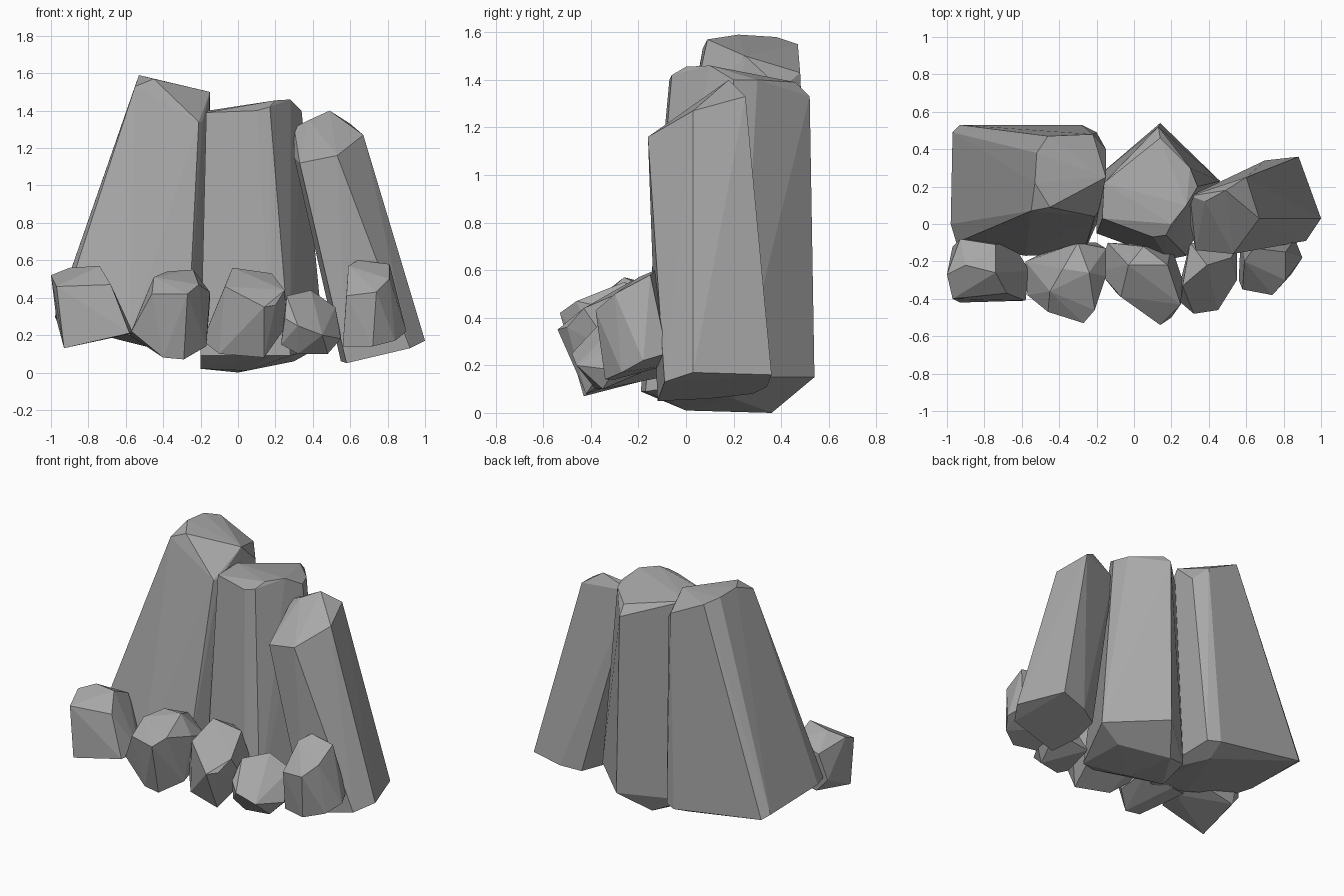
import bpy, bmesh, math

stone = bpy.data.materials.new("grey stone")
stone.diffuse_color = (0.39, 0.39, 0.39, 1.0)


def rock(name, top, bottom):
    """Faceted rock: convex hull around its top corners and its base corners."""
    bm = bmesh.new()
    for p in top + bottom:
        bm.verts.new(p)
    bmesh.ops.convex_hull(bm, input=bm.verts[:])
    loose = [v for v in bm.verts if not v.link_faces]
    bmesh.ops.delete(bm, geom=loose, context='VERTS')
    bmesh.ops.dissolve_limit(bm, angle_limit=math.radians(3),
                             verts=bm.verts[:], edges=bm.edges[:])
    bmesh.ops.recalc_face_normals(bm, faces=bm.faces[:])
    me = bpy.data.meshes.new(name)
    bm.to_mesh(me)
    bm.free()
    me.materials.append(stone)
    ob = bpy.data.objects.new(name, me)
    bpy.context.collection.objects.link(ob)


# Three tall leaning columns
rock("left_column",
     [(-.53, .22, 1.59), (-.52, .38, 1.58), (-.45, .09, 1.57), (-.46, .47, 1.55),
      (-.22, .48, 1.43), (-.15, .25, 1.50), (-.21, .04, 1.34), (-.19, .07, 1.34),
      (-.55, .07, 1.53), (-.15, .40, 1.36)],
     [(-.95, -.10, .30), (-.98, .00, .30), (-.97, .49, .28), (-.93, .53, .25),
      (-.28, .53, .15), (-.20, .49, .15), (-.20, .00, .14), (-.27, -.16, .14),
      (-.58, -.17, .20), (-.30, .40, .09)])
rock("middle_column",
     [(-.17, .03, 1.39), (.10, -.07, 1.40), (.17, -.06, 1.42), (.20, .00, 1.455),
      (.28, .10, 1.46), (.34, .20, 1.40), (.30, .30, 1.40), (.14, .46, 1.39),
      (.13, .52, 1.33), (-.16, .22, 1.40)],
     [(-.20, -.05, .09), (-.20, .05, .02), (-.20, .25, .08), (0, .36, 0),
      (.14, .54, .15), (.46, .23, .15), (.28, -.17, .09), (.18, -.19, .09),
      (.05, .00, .01), (.30, .20, .06)])
rock("right_column",
     [(.49, .18, 1.40), (.38, .12, 1.35), (.30, .15, 1.31), (.30, .00, 1.15),
      (.33, -.14, 1.12), (.53, -.16, 1.16), (.60, .02, 1.27), (.67, .03, 1.27),
      (.60, .25, 1.33)],
     [(.58, -.12, .05), (.92, -.09, .13), (1.0, .03, .17), (.88, .36, .16),
      (.70, .34, .11), (.58, .28, .08), (.55, .10, .06)])

# Five small stones leaning outward along the front
rock("small_stone_1",
     [(-1, -.27, .52), (-.97, -.40, .46), (-.68, -.37, .47), (-.74, -.26, .57),
      (-.90, -.22, .56), (-.74, -.11, .50), (-.93, -.08, .46)],
     [(-.93, -.42, .13), (-.58, -.41, .21), (-.56, -.25, .21), (-.90, -.10, .20),
      (-.97, -.12, .28), (-.65, -.10, .25)])
rock("small_stone_2",
     [(-.46, -.47, .42), (-.27, -.53, .42), (-.21, -.46, .47), (-.24, -.26, .55),
      (-.38, -.24, .54), (-.45, -.36, .51), (-.30, -.10, .48)],
     [(-.57, -.38, .22), (-.58, -.20, .20), (-.15, -.28, .43), (-.15, -.13, .38),
      (-.40, -.42, .08), (-.29, -.43, .07), (-.17, -.33, .14), (-.42, -.12, .15),
      (-.20, -.10, .20)])
rock("small_stone_3",
     [(.06, -.48, .36), (.14, -.54, .35), (.20, -.50, .36), (.25, -.43, .44),
      (.18, -.22, .53), (-.03, -.22, .56), (-.07, -.39, .46), (.05, -.12, .50)],
     [(-.19, -.25, .17), (-.10, -.36, .10), (.14, -.42, .08), (.26, -.30, .25),
      (.20, -.12, .25), (-.14, -.10, .25)])
rock("small_stone_4",
     [(.26, -.33, .41), (.39, -.22, .44), (.52, -.18, .35), (.41, -.38, .29),
      (.25, -.42, .29), (.32, -.48, .25), (.45, -.46, .20)],
     [(.23, -.38, .15), (.32, -.38, .10), (.48, -.35, .10), (.55, -.30, .18),
      (.55, -.12, .20), (.30, -.10, .15)])
rock("small_stone_5",
     [(.58, -.35, .41), (.74, -.38, .43), (.81, -.30, .50), (.81, -.15, .58),
      (.64, -.13, .60), (.59, -.20, .57)],
     [(.56, -.30, .14), (.72, -.34, .14), (.84, -.27, .17), (.90, -.18, .22),
      (.86, -.08, .25), (.57, -.08, .20)])
